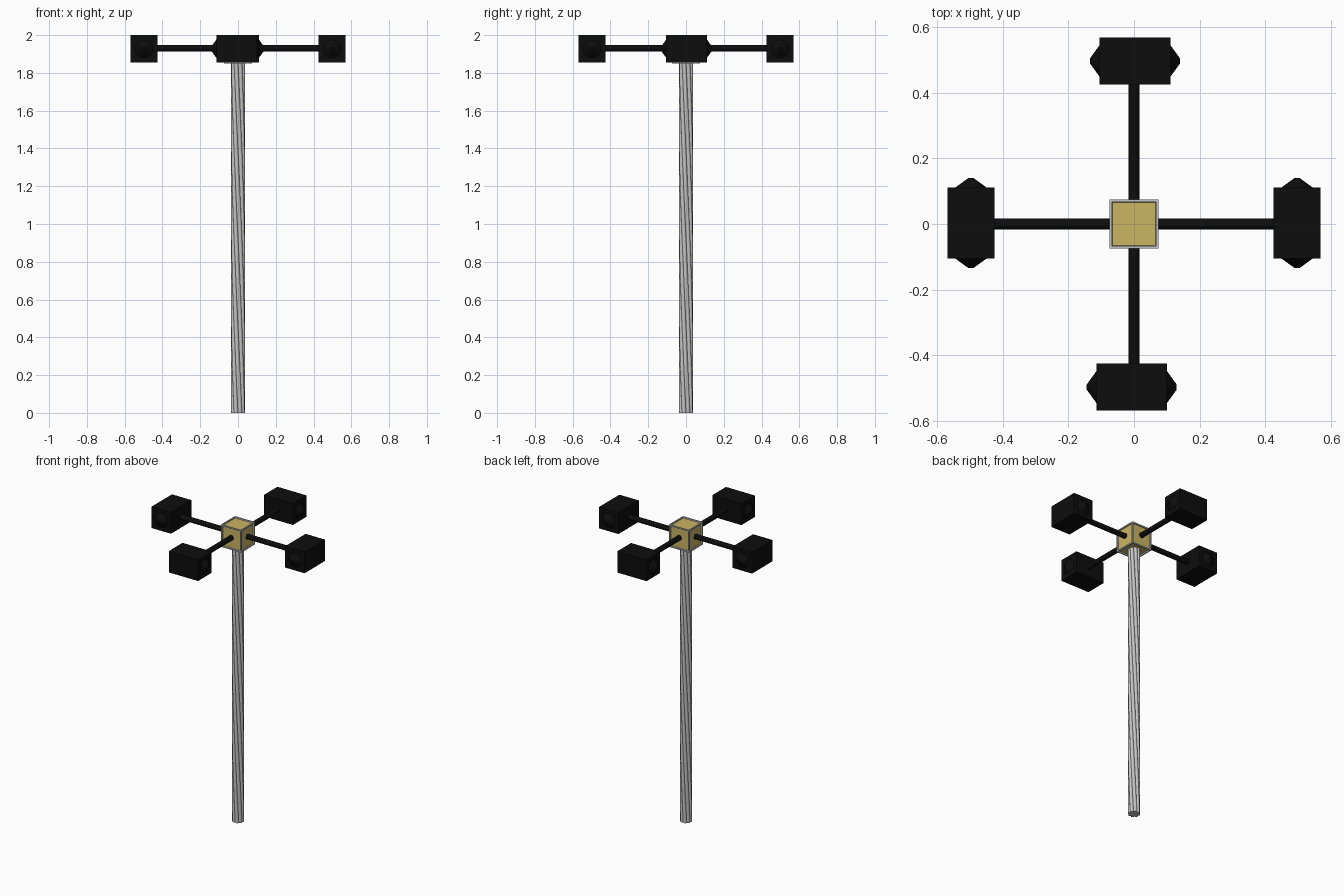
import bpy, bmesh, math
from mathutils import Matrix, Vector

cube = bpy.data.objects.get("Cube")
if cube:
    bpy.data.objects.remove(cube, do_unlink=True)


def material(name, rgb):
    m = bpy.data.materials.new(name)
    m.use_nodes = True
    m.diffuse_color = (*rgb, 1)
    m.node_tree.nodes["Principled BSDF"].inputs["Base Color"].default_value = (*rgb, 1)
    return m


BLACK = material("matte black", (0.004, 0.004, 0.004))
SILVER = material("silver", (0.55, 0.55, 0.55))
GOLD = material("pale gold", (0.60, 0.46, 0.13))

HUB_Z = 1.925
ARM_Z = 1.93


def finish(name, bm, mats, smooth=False):
    bmesh.ops.recalc_face_normals(bm, faces=bm.faces)
    mesh = bpy.data.meshes.new(name)
    bm.to_mesh(mesh)
    bm.free()
    for m in mats:
        mesh.materials.append(m)
    ob = bpy.data.objects.new(name, mesh)
    bpy.context.collection.objects.link(ob)
    if smooth:
        bpy.ops.object.select_all(action="DESELECT")
        bpy.context.view_layer.objects.active = ob
        ob.select_set(True)
        bpy.ops.object.shade_smooth_by_angle(angle=math.radians(35))
    return ob


def add_box(bm, size, centre):
    m = Matrix.Translation(centre) @ Matrix.Diagonal((*size, 1))
    return bmesh.ops.create_cube(bm, size=1, matrix=m)["verts"]


# Twisted fluted pole: rounded ridges separated by narrow grooves
def pole(height=1.86, flutes=8, steps=8, levels=64, turn=-math.pi):
    bm = bmesh.new()
    rings = []
    for j in range(levels + 1):
        t = j / levels
        ring = []
        for i in range(flutes * steps):
            a = math.tau * i / (flutes * steps)
            r = 0.029 + 0.009 * abs(math.sin(a * flutes / 2)) ** 0.6
            a += turn * t
            ring.append(bm.verts.new((r * math.cos(a), r * math.sin(a), height * t)))
        rings.append(ring)
    for low, high in zip(rings, rings[1:]):
        for i in range(len(low)):
            k = (i + 1) % len(low)
            bm.faces.new((low[i], low[k], high[k], high[i]))
    bm.faces.new(rings[0][::-1])
    bm.faces.new(rings[-1])
    finish("twisted_pole", bm, [SILVER], smooth=True)


pole()

# Hub: silver cube with a recessed gold panel in each face
bm = bmesh.new()
add_box(bm, (0.15, 0.15, 0.15), (0, 0, HUB_Z))
panels = list(bm.faces)
bmesh.ops.inset_individual(bm, faces=panels, thickness=0.012)
bmesh.ops.inset_individual(bm, faces=panels, thickness=0.0005, depth=-0.008)
for f in panels:
    f.material_index = 1
finish("hub", bm, [SILVER, GOLD])

# Four arms, each carrying a block with a blunt cone on both ends
for name, angle, shift in (("left", 0, 0.003), ("back", 90, -0.003),
                           ("right", 180, -0.003), ("front", 270, -0.007)):
    turn = Matrix.Rotation(math.radians(angle), 4, "Z")

    bm = bmesh.new()
    lie = Matrix.Translation((0.25, 0, ARM_Z)) @ Matrix.Rotation(math.pi / 2, 4, "Y")
    bmesh.ops.create_cone(bm, cap_ends=True, segments=16, radius1=0.017,
                          radius2=0.017, depth=0.36, matrix=turn @ lie)
    finish(name + "_arm", bm, [BLACK], smooth=True)

    bm = bmesh.new()
    add_box(bm, (0.144, 0.216, 0.144), (0.497, shift, HUB_Z + 0.003))
    for side in (-1, 1):
        place = (Matrix.Translation((0.497, shift + side * 0.1225, HUB_Z + 0.003))
                 @ Matrix.Rotation(-side * math.pi / 2, 4, "X"))
        bmesh.ops.create_cone(bm, cap_ends=True, segments=16, radius1=0.048,
                              radius2=0.008, depth=0.029, matrix=place)
    bmesh.ops.transform(bm, matrix=turn, verts=bm.verts)
    finish(name + "_block", bm, [BLACK])
